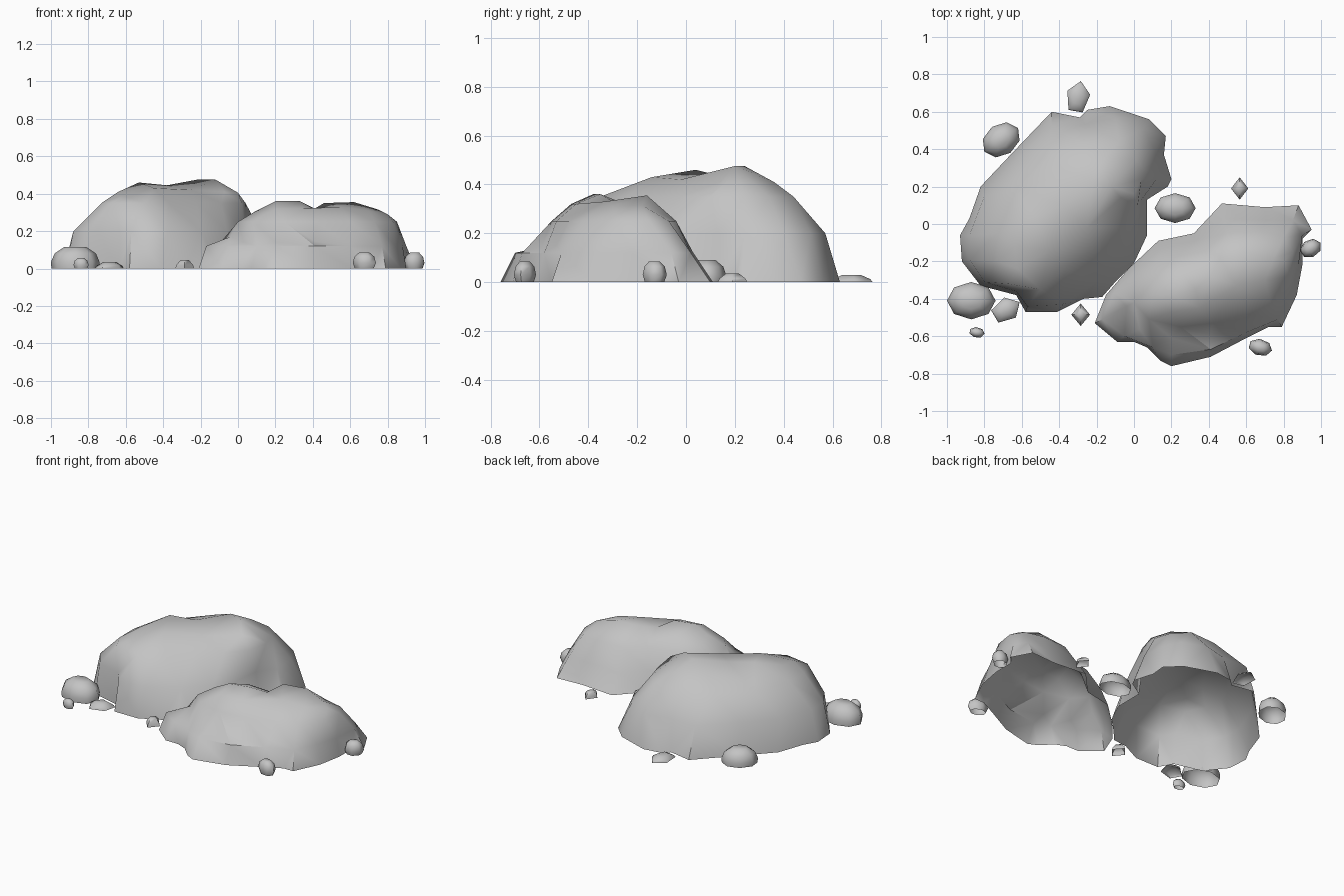
import bpy, bmesh, math
from mathutils import Vector, Matrix
from mathutils.geometry import delaunay_2d_cdt

cube = bpy.data.objects.get("Cube")
if cube:
    bpy.data.objects.remove(cube, do_unlink=True)

# One stone colour for everything
stone = bpy.data.materials.new("grey stone")
stone.use_nodes = True
grey = (0.55, 0.55, 0.55, 1)
stone.diffuse_color = grey
shader = next(n for n in stone.node_tree.nodes if n.type == "BSDF_PRINCIPLED")
shader.inputs["Base Color"].default_value = grey
shader.inputs["Roughness"].default_value = 0.8


def finish(name, bm, sharp_angle):
    """Turn a bmesh into a smooth-shaded stone object."""
    bmesh.ops.recalc_face_normals(bm, faces=bm.faces)
    if sum(f.normal.z * f.calc_area() for f in bm.faces) < 0:
        bmesh.ops.reverse_faces(bm, faces=bm.faces)
    mesh = bpy.data.meshes.new(name)
    bm.to_mesh(mesh)
    bm.free()
    mesh.materials.append(stone)
    obj = bpy.data.objects.new(name, mesh)
    bpy.context.collection.objects.link(obj)
    bpy.ops.object.select_all(action="DESELECT")
    obj.select_set(True)
    bpy.context.view_layer.objects.active = obj
    bpy.ops.object.shade_smooth_by_angle(angle=math.radians(sharp_angle))


def boulder(name, contours, peaks):
    """Open-bottomed shell stretched over height contours and peak points."""
    points, edges = [], []
    for height, ring in contours:
        first, count = len(points), len(ring)
        points += [Vector((x, y, height)) for x, y in ring]
        edges += [(first + i, first + (i + 1) % count) for i in range(count)]
    points += [Vector(p) for p in peaks]
    outline = list(range(len(contours[0][1])))
    flat = [p.to_2d() for p in points]
    verts, _, faces, origin, _, _ = delaunay_2d_cdt(flat, edges, [outline], 1, 1e-5)
    bm = bmesh.new()
    made = [bm.verts.new((v.x, v.y, points[o[0]].z if o else 0))
            for v, o in zip(verts, origin)]
    for face in faces:
        bm.faces.new([made[i] for i in face])
    finish(name, bm, 55)


def pebble(name, place, size, turn, sides, profile):
    """Small open-bottomed stone: stacked rings closed by a top face."""
    bm = bmesh.new()
    spin = Matrix.Rotation(math.radians(turn), 3, "Z")
    rings = []
    for radius, height in profile:
        ring = []
        for i in range(sides):
            a = math.tau * i / sides
            p = spin @ Vector((math.cos(a) * radius * size[0],
                               math.sin(a) * radius * size[1], height * size[2]))
            ring.append(bm.verts.new(p + Vector((*place, 0))))
        rings.append(ring)
    for low, high in zip(rings, rings[1:]):
        for i in range(sides):
            j = (i + 1) % sides
            bm.faces.new((low[i], low[j], high[j], high[i]))
    bm.faces.new(rings[-1])
    finish(name, bm, 60)


# Large boulder at the back, with a steep front-left shoulder
boulder("large_boulder", [
    (0, [(-.44, .6), (-.29, .57), (-.25, .61), (-.13, .63), (.08, .56), (.17, .47),
         (.16, .37), (.2, .24), (.18, .2), (.07, .13), (.07, -.06), (0, -.21),
         (-.1, -.31), (-.17, -.39), (-.27, -.4), (-.41, -.47), (-.58, -.47),
         (-.63, -.38), (-.82, -.33), (-.92, -.2), (-.93, -.06), (-.88, .03),
         (-.82, .2), (-.66, .37)]),
    (.2, [(-.88, -.06), (-.8, .15), (-.64, .33), (-.44, .53), (-.26, .53), (-.1, .57),
          (.05, .51), (.11, .4), (.12, .24), (.04, .13), (.02, -.04), (-.06, -.17),
          (-.2, -.31), (-.38, -.43), (-.57, -.44), (-.63, -.36), (-.8, -.31),
          (-.88, -.19)]),
    (.35, [(-.73, -.05), (-.63, .18), (-.45, .36), (-.27, .43), (-.08, .44), (.01, .34),
           (.04, .24), (.02, .1), (-.09, -.02), (-.22, -.14), (-.37, -.24),
           (-.5, -.35), (-.67, -.32), (-.73, -.2)]),
], [(-.53, .04, .46), (-.45, -.14, .43), (-.38, .1, .445), (-.25, -.02, .42),
    (-.22, .24, .475), (-.12, .2, .475), (-.07, .14, .41), (0, .16, .405),
    (-.15, .36, .41), (-.35, .28, .42), (-.64, -.12, .41), (-.62, -.24, .39)])

# Small boulder at the front, with a low ledge around it
boulder("small_boulder", [
    (0, [(-.21, -.53), (-.15, -.38), (-.03, -.24), (.13, -.09), (.32, -.05), (.47, .11),
         (.7, .09), (.88, .1), (.95, -.03), (.9, -.08), (.9, -.22), (.87, -.38),
         (.79, -.55), (.72, -.55), (.6, -.61), (.41, -.71), (.2, -.76), (.14, -.73),
         (.07, -.66), (0, -.63), (-.09, -.63)]),
    (.12, [(-.17, -.51), (-.11, -.37), (.02, -.24), (.15, -.13), (.33, -.09), (.48, .03),
           (.7, .02), (.85, .02), (.9, -.06), (.88, -.22), (.84, -.36), (.77, -.51),
           (.6, -.58), (.41, -.67), (.2, -.7), (.1, -.66), (-.05, -.6)]),
    (.25, [(0, -.42), (.1, -.26), (.22, -.18), (.38, -.14), (.5, -.05), (.68, -.04),
           (.8, -.07), (.85, -.15), (.83, -.28), (.73, -.42), (.6, -.48), (.42, -.53),
           (.25, -.55), (.08, -.51)]),
], [(.2, -.38, .36), (.33, -.35, .36), (.41, -.28, .32), (.46, -.18, .35),
    (.62, -.16, .355), (.75, -.18, .315), (.25, -.25, .32), (.1, -.38, .31),
    (.35, -.45, .32), (.55, -.33, .33), (.7, -.3, .31), (.2, -.47, .32),
    (.8, -.2, .29), (-.04, -.44, .17), (.03, -.56, .14), (.2, -.61, .14),
    (.41, -.59, .145), (.6, -.53, .15)])

# Scattered pebbles: rounded ones, domes and flat chips
ROUND = [(.8, 0), (1, .35), (.85, .75), (.45, 1)]
DOME = [(.98, 0), (1, .3), (.85, .7), (.45, 1)]
CHIP = [(1, 0), (.9, .4), (.45, 1)]
for name, place, size, turn, sides, profile in [
    ("back_left_pebble", (-.71, .45), (.11, .085, .1), 35, 8, DOME),
    ("back_chip", (-.3, .675), (.09, .065, .03), 80, 5, CHIP),
    ("middle_pebble", (.22, .085), (.11, .08, .09), 0, 8, DOME),
    ("side_chip", (.565, .19), (.06, .046, .035), 90, 4, CHIP),
    ("side_pebble", (.945, -.13), (.06, .048, .085), 30, 7, ROUND),
    ("front_pebble", (.675, -.66), (.065, .045, .085), -15, 7, ROUND),
    ("corner_stone", (-.87, -.41), (.13, .1, .115), 0, 8, DOME),
    ("corner_chip", (-.685, -.46), (.085, .065, .035), 30, 5, CHIP),
    ("corner_pebble", (-.84, -.58), (.042, .028, .055), -10, 7, ROUND),
    ("front_chip", (-.285, -.485), (.06, .05, .045), 90, 4, CHIP),
]:
    pebble(name, place, size, turn, sides, profile)
